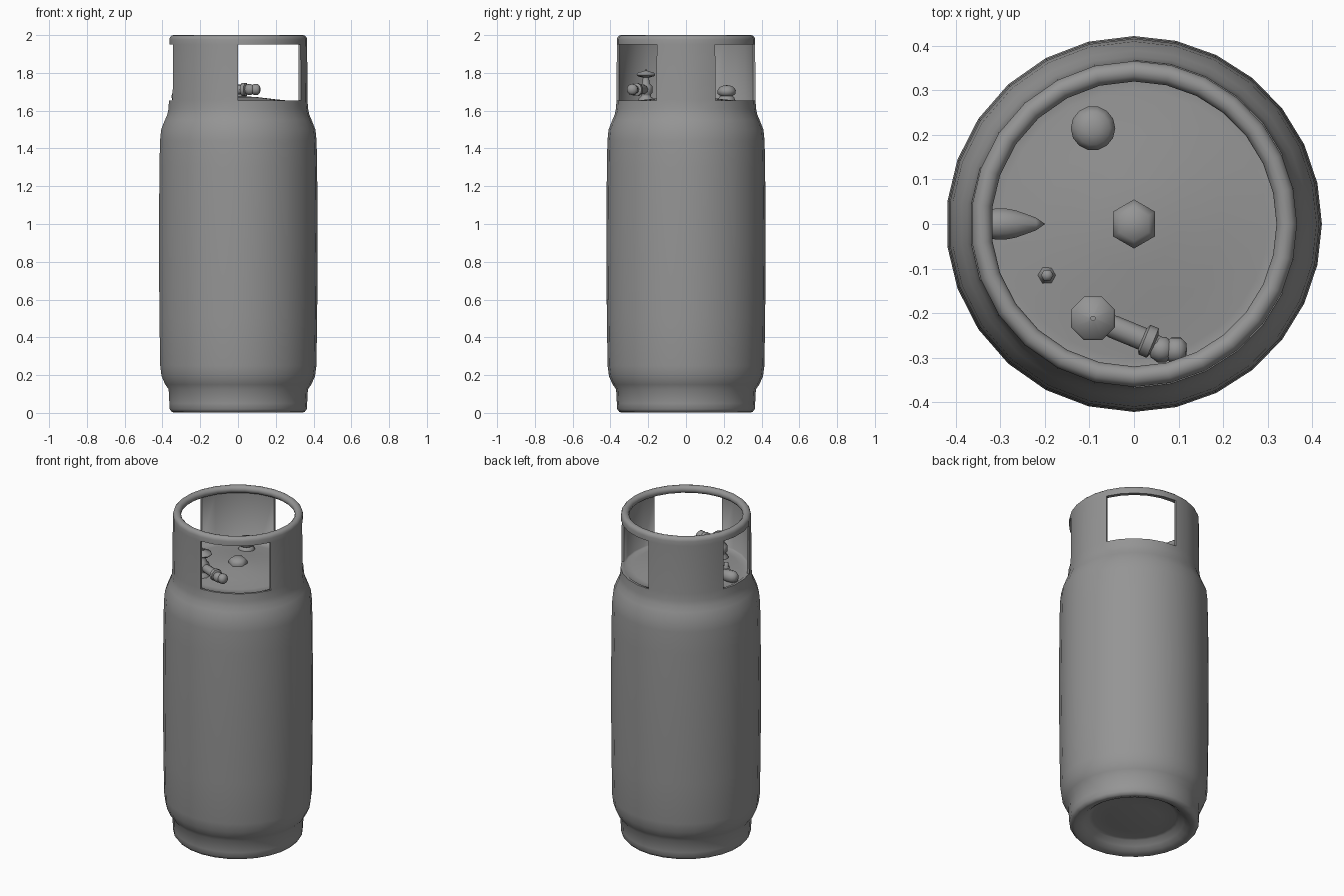
import bpy, bmesh
from math import sin, cos, pi, radians
from mathutils import Vector

if "Cube" in bpy.data.objects:
    bpy.data.objects.remove(bpy.data.objects["Cube"])

grey = bpy.data.materials.new("dark_grey")
grey.diffuse_color = (.3, .3, .3, 1)
grey.use_nodes = True
grey.node_tree.nodes["Principled BSDF"].inputs["Base Color"].default_value = grey.diffuse_color


def lathe(name, profile, sides, loc=(0, 0, 0), axis=(0, 0, 1), turn=0, sharp=60, windows=(), outer=-1, inner=-1):
    """Revolve (radius, height) points; sides is a count or a list of angles in degrees.
    Windows are angle ranges cut through the outer and inner wall rows, with closed jambs."""
    angles = [turn + 360 * i / sides for i in range(sides)] if isinstance(sides, int) else sides
    n = len(angles)
    bm = bmesh.new()
    rows = [[bm.verts.new((r * cos(radians(a)), r * sin(radians(a)), z)) for a in angles]
            for r, z in profile]
    cut = [any(lo <= a < hi for lo, hi in windows) for a in angles]
    for k, (a, b) in enumerate(zip(rows, rows[1:])):
        for i in range(n):
            if not (k in (outer, inner) and cut[i]):
                j = (i + 1) % n
                bm.faces.new((a[i], a[j], b[j], b[i]))
    if windows:
        o1, o2, n2, n1 = rows[outer], rows[outer + 1], rows[inner], rows[inner + 1]
        for i in range(n):
            j = (i + 1) % n
            if cut[i]:
                bm.faces.new((o1[i], o1[j], n1[j], n1[i]))
                bm.faces.new((o2[i], o2[j], n2[j], n2[i]))
            if cut[i] != cut[i - 1]:
                bm.faces.new((o1[i], o2[i], n2[i], n1[i]))
    bmesh.ops.dissolve_degenerate(bm, dist=1e-6, edges=bm.edges)
    bmesh.ops.remove_doubles(bm, verts=bm.verts, dist=1e-5)
    bmesh.ops.recalc_face_normals(bm, faces=bm.faces)
    me = bpy.data.meshes.new(name)
    bm.to_mesh(me)
    bm.free()
    me.materials.append(grey)
    me.shade_smooth()
    me.set_sharp_from_angle(angle=radians(sharp))
    ob = bpy.data.objects.new(name, me)
    bpy.context.collection.objects.link(ob)
    ob.location = loc
    ob.rotation_mode = 'QUATERNION'
    ob.rotation_quaternion = Vector((0, 0, 1)).rotation_difference(Vector(axis))
    return ob


# Columns line up with the window edges: two wide windows on the right, a narrow one on the left
windows = [(-90, -25), (25, 90), (160, 200)]
ring = [-90 + 13 * k for k in range(5)] + [-25, -12.5, 0, 12.5]
ring += [25 + 13 * k for k in range(5)] + [90 + 14 * k for k in range(5)]
ring += [160, 173, 187, 200, 214, 228, 242, 256]

# Tank and collar: foot ring, barrel, shoulder, collar wall, rolled rim, inner wall, domed top
foot = [(0, .045), (.15, .05), (.235, .06), (.255, .055), (.28, .03), (.305, .012), (.335, .002), (.352, .004),
        (.364, .02), (.366, .05), (.37, .125), (.388, .15)]
barrel = [(.408, .195), (.415, .25), (.419, .5), (.422, .9), (.419, 1.3), (.416, 1.44), (.41, 1.5),
          (.39, 1.55), (.377, 1.58), (.371, 1.61)]
wall = [(.368, 1.655), (.366, 1.95)]
rim = [(.343 + .023 * cos(radians(t)), 1.977 + .023 * sin(radians(t))) for t in range(0, 271, 30)]
inside = [(.354, 1.953), (.354, 1.655), (.345, 1.648), (.3, 1.65), (.2, 1.66), (.1, 1.672), (0, 1.678)]
start = len(foot + barrel)
lathe("tank_with_collar", foot + barrel + wall + rim + inside, ring, windows=windows,
      outer=start, inner=start + 2 + len(rim))

# Centre hex plug and small bleed screw
lathe("centre_plug", [(.05, 1.66), (.055, 1.69), (.038, 1.707), (0, 1.715)], 6, turn=30, sharp=75)
lathe("bleed_screw", [(.024, 1.65), (.014, 1.668), (.014, 1.685), (0, 1.69)], 6, (-.195, -.115, 0), sharp=75)

# Relief valve cap
lathe("relief_valve", [(.03, 1.63), (.045, 1.64), (.048, 1.655), (.04, 1.672), (.032, 1.678), (.048, 1.688),
                       (.05, 1.708), (.038, 1.725), (.018, 1.733), (0, 1.735)], 14, (-.092, .215, 0))

# Service valve: body, stem and handwheel in one turned piece
lathe("service_valve", [(.04, 1.63), (.042, 1.665), (.028, 1.675), (.028, 1.685), (.037, 1.695), (.037, 1.73),
                        (.02, 1.745), (.018, 1.775), (.045, 1.782), (.053, 1.79), (.048, 1.8), (.006, 1.812),
                        (.006, 1.818), (0, 1.818)], 8, (-.092, -.212, 0), turn=22.5)

# Outlet pipe with flange, then an elbow and coupling nozzle
lathe("outlet_pipe", [(0, 0), (.022, .02), (.026, .05), (.026, .12), (.036, .125), (.036, .145),
                      (.022, .15), (.02, .175), (0, .18)], 10, (-.092, -.212, 1.712), (.92, -.38, 0))
lathe("outlet_elbow", [(.03 * sin(t * pi / 6), -.03 * cos(t * pi / 6)) for t in range(7)], 10,
      (.062, -.282, 1.712))
lathe("outlet_nozzle", [(0, -.02), (.02, -.02), (.02, .012), (.029, .02), (.03, .042), (.018, .055), (0, .057)],
      10, (.062, -.282, 1.712), (1, -.05, 0))

# Gauge fitting pointing out through the left window, half sunk in the dome
lathe("gauge_fitting", [(0, -.01), (.015, .01), (.032, .055), (.036, .075), (.037, .095), (.034, .12),
                        (.022, .137), (0, .143)], 10, (-.21, 0, 1.672), (-1, 0, .03))
